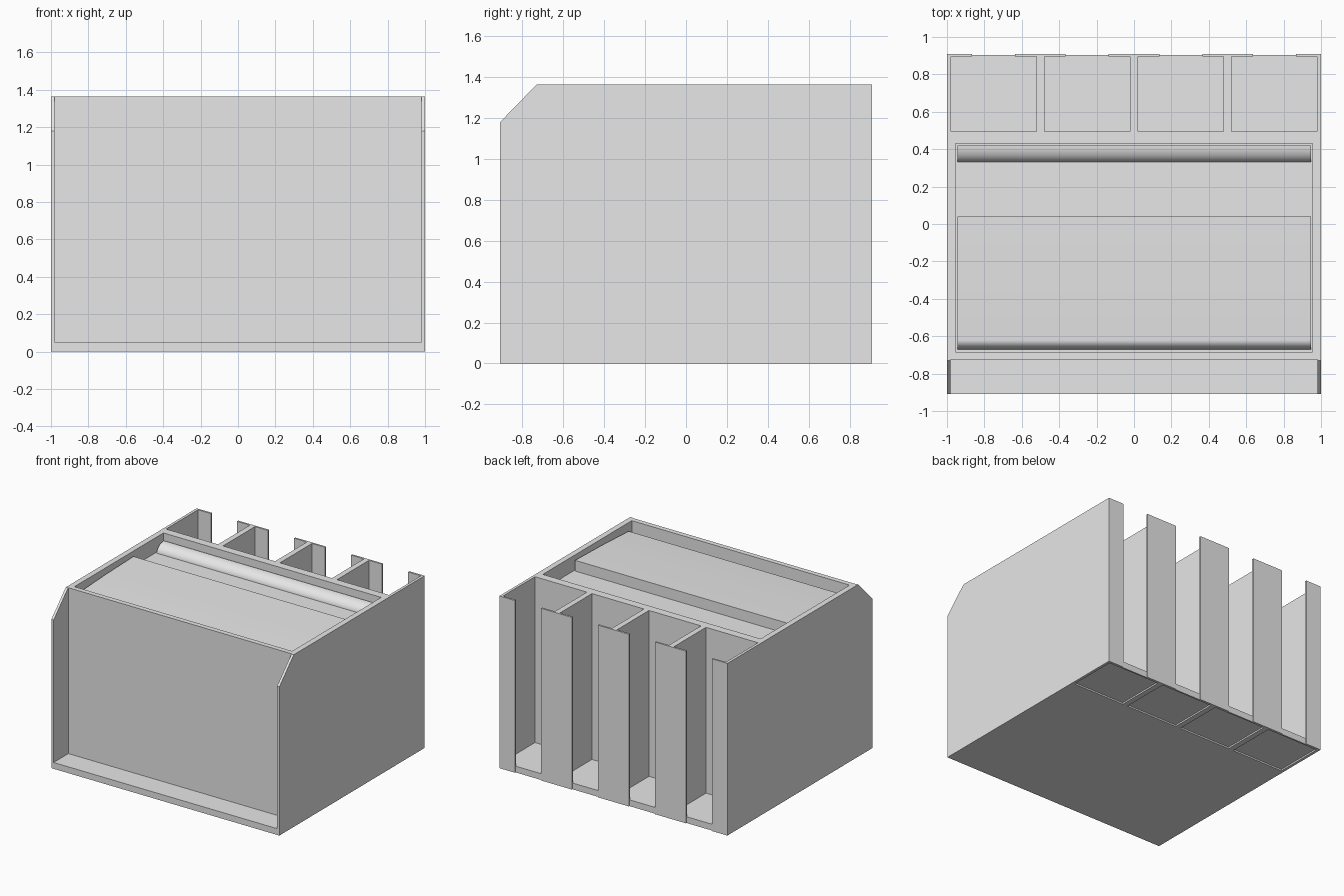
import bpy, bmesh, math

cube = bpy.data.objects.get("Cube")
if cube:
    bpy.data.objects.remove(cube, do_unlink=True)

grey = bpy.data.materials.new("plain_grey")
grey.use_nodes = True
grey.diffuse_color = (0.8, 0.8, 0.8, 1)
grey.node_tree.nodes["Principled BSDF"].inputs["Base Color"].default_value = (0.8, 0.8, 0.8, 1)


def extrude_x(name, profile, x0, x1):
    """Extrude a closed (y, z) profile along x."""
    bm = bmesh.new()
    face = bm.faces.new([bm.verts.new((x0, y, z)) for y, z in profile])
    out = bmesh.ops.extrude_face_region(bm, geom=[face])
    verts = [g for g in out["geom"] if isinstance(g, bmesh.types.BMVert)]
    bmesh.ops.translate(bm, verts=verts, vec=(x1 - x0, 0, 0))
    bmesh.ops.recalc_face_normals(bm, faces=bm.faces)
    mesh = bpy.data.meshes.new(name)
    bm.to_mesh(mesh)
    bm.free()
    mesh.materials.append(grey)
    obj = bpy.data.objects.new(name, mesh)
    bpy.context.collection.objects.link(obj)
    return obj


def box(name, xs, ys, zs):
    (y0, y1), (z0, z1) = ys, zs
    return extrude_x(name, [(y0, z0), (y1, z0), (y1, z1), (y0, z1)], *xs)


def cut(obj, xs, ys, zs):
    """Carve a box-shaped pocket out of an object."""
    cutter = box("cutter", xs, ys, zs)
    cutter.hide_render = True
    mod = obj.modifiers.new("pocket", 'BOOLEAN')
    mod.operation, mod.solver, mod.object = 'DIFFERENCE', 'EXACT', cutter
    bpy.context.view_layer.objects.active = obj
    bpy.ops.object.modifier_apply(modifier=mod.name)
    bpy.data.objects.remove(cutter, do_unlink=True)


def quarter_round(y0, y1, z0, z1, steps=12):
    """Convex front edge rising from (y0, z0) to (y1, z1)."""
    angles = [math.pi / 2 * i / steps for i in range(steps + 1)]
    return [(y1 - (y1 - y0) * math.cos(a), z0 + (z1 - z0) * math.sin(a)) for a in angles]


def smooth(obj):
    bpy.ops.object.select_all(action='DESELECT')
    obj.select_set(True)
    bpy.context.view_layer.objects.active = obj
    bpy.ops.object.shade_smooth_by_angle(angle=math.radians(35))


TOP, FRONT, BACK, SEAM = 1.365, -0.91, 0.91, 0.47
DECK = 1.245      # floor of the shallow top tray
FLOOR = 0.05      # thickness of the lowest shelves

# Main body: chamfered block with a front recess and a top tray
body = extrude_x("main_body", [(FRONT, 0), (SEAM, 0), (SEAM, TOP), (-0.73, TOP), (FRONT, 1.18)], -1, 1)
cut(body, (-0.98, 0.98), (-1.2, -0.725), (FLOOR, 2))
cut(body, (-0.955, 0.955), (-0.685, 0.43), (DECK, 2))

# Tray inserts: wide sloping pad and narrow rounded rest
pad = extrude_x("sloping_pad", quarter_round(-0.67, -0.62, DECK - 0.005, 1.305)
                + [(-0.3, 1.321), (0.04, 1.33), (0.04, DECK - 0.005)], -0.945, 0.945)
rest = extrude_x("rounded_rest", quarter_round(0.33, 0.42, DECK - 0.005, 1.31)
                 + [(0.42, DECK - 0.005)], -0.945, 0.945)
smooth(pad)
smooth(rest)

# Rear rack: four open bins with T-shaped dividers
rack = box("rear_rack", (-1, 1), (SEAM, BACK), (0, TOP))
for i in range(4):
    centre = -0.75 + 0.5 * i
    bin_x = (centre - 0.228, centre + 0.228)
    slot_x = (centre - 0.115, centre + 0.115)
    cut(rack, bin_x, (0.495, 0.895), (FLOOR, 2))
    cut(rack, slot_x, (0.88, 1.2), (FLOOR, 2))
    cut(rack, slot_x, (0.903, 1.2), (-1, FLOOR + 0.1))
    cut(rack, bin_x, (0.495, 0.89), (-1, 0.012))
